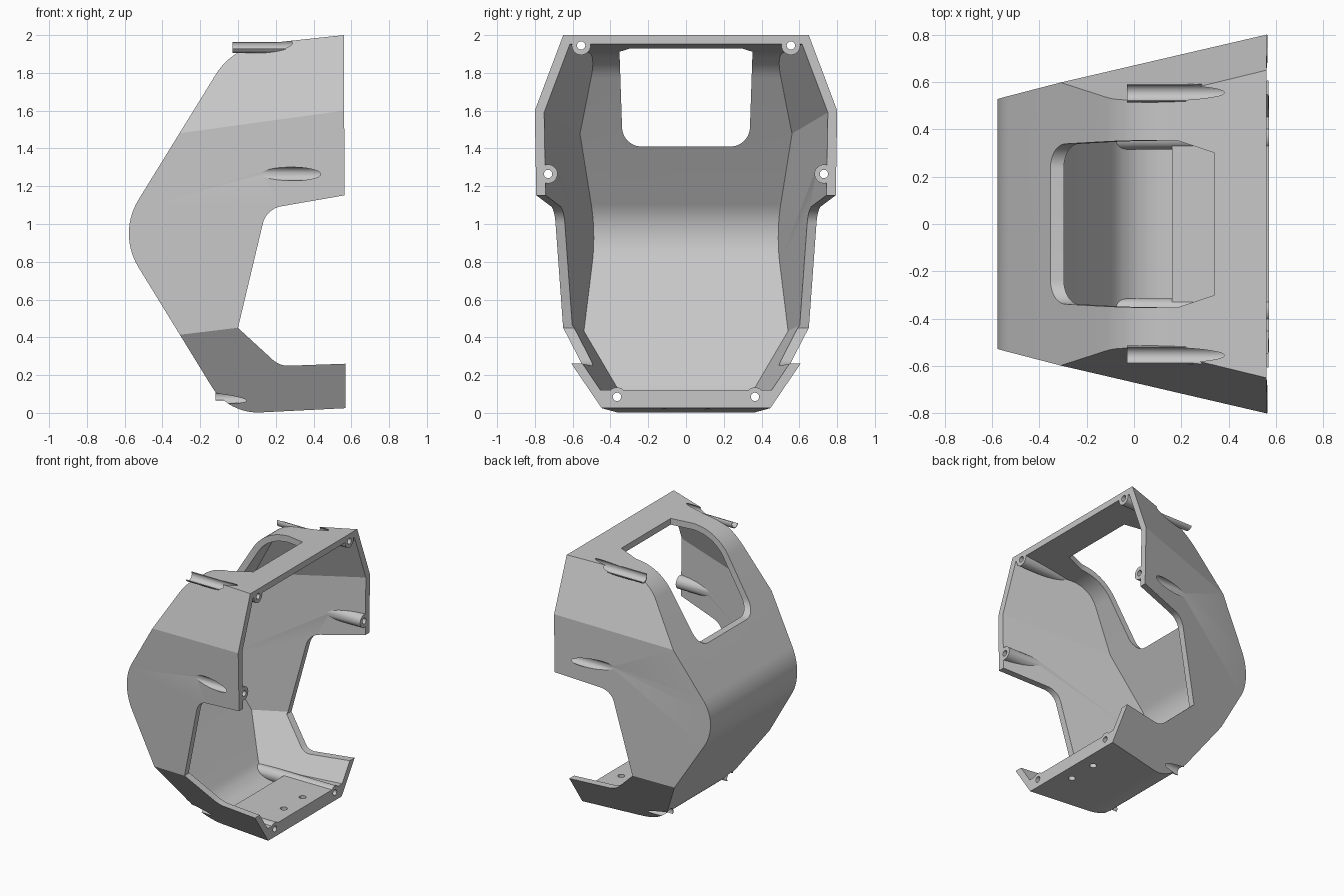
import bpy, bmesh, math
from mathutils import Vector, Matrix

if "Cube" in bpy.data.objects:
    bpy.data.objects.remove(bpy.data.objects["Cube"], do_unlink=True)

WALL = 0.048
grey = bpy.data.materials.new("light grey")
grey.use_nodes = True
COLOUR = (0.57, 0.57, 0.57, 1)
grey.diffuse_color = COLOUR
grey.node_tree.nodes["Principled BSDF"].inputs["Base Color"].default_value = COLOUR


def rounded(corners, steps=14):
    """Outline from (a, b, tangent length) corners; zero length keeps a corner sharp."""
    pts = []
    for i, (a, b, d) in enumerate(corners):
        c = Vector((a, b))
        if not d:
            pts.append(c)
            continue
        u = (Vector(corners[i - 1][:2]) - c).normalized()
        v = (Vector(corners[(i + 1) % len(corners)][:2]) - c).normalized()
        half = u.angle(v) / 2
        centre = c + (u + v).normalized() * d / math.cos(half)
        radius = d * math.tan(half)
        start, end = (c + u * d - centre).normalized(), (c + v * d - centre).normalized()
        pts += [centre + start.slerp(end, k / steps).normalized() * radius for k in range(steps + 1)]
    return pts


def prism(outline, place, low, high):
    """Extrude an outline between two depths; place maps (a, b, depth) to xyz."""
    bm = bmesh.new()
    face = bm.faces.new([bm.verts.new(place(p.x, p.y, low)) for p in outline])
    shift = Vector(place(0, 0, high)) - Vector(place(0, 0, low))
    new = bmesh.ops.extrude_face_region(bm, geom=[face], use_keep_orig=True)["geom"]
    bmesh.ops.translate(bm, vec=shift, verts=[g for g in new if isinstance(g, bmesh.types.BMVert)])
    bmesh.ops.recalc_face_normals(bm, faces=bm.faces[:])
    return bm


def along_y(a, b, depth):
    return (a, depth, b)


def along_x(a, b, depth):
    return (depth, a, b)


def trim(bm, point, normal):
    """Slice away everything in front of a plane and cap the cut."""
    cut = bmesh.ops.bisect_plane(bm, geom=bm.verts[:] + bm.edges[:] + bm.faces[:], dist=1e-5,
                                 plane_co=point, plane_no=normal, clear_outer=True)
    edges = [g for g in cut["geom_cut"] if isinstance(g, bmesh.types.BMEdge)]
    if edges:
        bmesh.ops.edgeloop_fill(bm, edges=edges)
    bmesh.ops.recalc_face_normals(bm, faces=bm.faces[:])


def rod(y, z, radius, x0, x1):
    bm = bmesh.new()
    turn = Matrix.Translation(((x0 + x1) / 2, y, z)) @ Matrix.Rotation(math.pi / 2, 4, "Y")
    bmesh.ops.create_cone(bm, cap_ends=True, segments=32, radius1=radius, radius2=radius,
                          depth=x1 - x0, matrix=turn)
    return bm


def make(name, bm):
    mesh = bpy.data.meshes.new(name)
    bm.to_mesh(mesh)
    bm.free()
    obj = bpy.data.objects.new(name, mesh)
    bpy.context.collection.objects.link(obj)
    mesh.materials.append(grey)
    return obj


def combine(target, tool_bm, operation):
    """Apply a boolean with a temporary tool."""
    tool = tool_bm if isinstance(tool_bm, bpy.types.Object) else make("cutter", tool_bm)
    tool.hide_render = True
    mod = target.modifiers.new("boolean", "BOOLEAN")
    mod.operation, mod.solver, mod.object = operation, "EXACT", tool
    bpy.context.view_layer.objects.active = target
    bpy.ops.object.modifier_apply(modifier=mod.name)
    bpy.data.objects.remove(tool, do_unlink=True)


def hull(t, ends):
    """Tapered body with chamfered sides, inset by t."""
    soft = 0.17 - 0.6 * t
    bm = prism(rounded([(-0.028 + 0.6 * t, 1.937 - 0.94 * t, soft),
                        (-0.637 + 1.175 * t, 0.95, 0.21 - 0.6 * t),
                        (-0.05 + 0.6 * t, 0.94 * t - 0.006, soft)] + ends), along_y, -1, 1)
    # side wall, upper chamfer, lower chamfer: a point and the slopes of y along x and z
    for point, sx, sz in (((0.56, 0.8, 1.6), 0.23, 0.018),
                          ((0.56, 0.8, 1.6), 0.284, -0.375),
                          ((0, 0.65, 0.45), 0.15, 0.68)):
        for side in (1, -1):
            normal = Vector((-sx, side, -sz)).normalized()
            spot = Vector((point[0], side * point[1], point[2]))
            trim(bm, spot - normal * t, normal)
    return bm


# Outer body, and the hollow with a thicker floor step near the rim
shell = make("cover_shell", hull(0, [(0.57, 0.025, 0), (0.56, 2.0, 0)]))
hollow = make("hollow", hull(WALL, [(0.16, 0.052, 0), (0.16, 0.12, 0),
                                    (0.8, 0.12, 0), (0.8, 2.026 - WALL, 0)]))

# Screw positions: y, z, start of the exposed trough, end of the pocket
screws = [(s * y, z, x0, x1) for s in (1, -1)
          for y, z, x0, x1 in ((0.555, 1.945, -0.03, 0.46),
                               (0.73, 1.265, None, 0.5),
                               (0.365, 0.085, -0.12, 0.46))]

# Bosses stay solid inside the hollow
for y, z, x0, x1 in screws:
    combine(hollow, rod(y, z, 0.05, -0.3, 1.0), "DIFFERENCE")
combine(shell, hollow, "DIFFERENCE")

# Thin troughs, screw pockets and through holes
for y, z, x0, x1 in screws:
    if x0 is not None:
        trough = rod(y, z, 0.041, x0, x0 + 0.3)
        trim(trough, (0, y, z), Vector((0, math.copysign(0.5, y), z - 1)).normalized())
        combine(shell, trough, "UNION")
    combine(shell, rod(y, z, 0.036, -0.4, x1), "DIFFERENCE")
    combine(shell, rod(y, z, 0.022, x1 - 0.05, 0.9), "DIFFERENCE")

# Open side cutout
combine(shell, prism(rounded([(0.9, 1.21, 0), (0.15, 1.08, 0.08), (0, 0.45, 0),
                              (0.22, 0.248, 0.05), (0.9, 0.272, 0)]),
                     along_y, -1.2, 1.2), "DIFFERENCE")

# Window through the sloped wall and the roof
window = prism(rounded([(-0.335, 1.41, 0.1), (0.335, 1.41, 0.1), (0.362, 2.2, 0), (-0.362, 2.2, 0)]),
               along_x, -0.9, 0.34)
for side in (1, -1):
    trim(window, (0.16, side * 0.36, 1.9), Vector((0.06, side * 0.18, 0)).normalized())
combine(shell, window, "DIFFERENCE")

# Two floor holes
for side in (1, -1):
    hole = bmesh.new()
    bmesh.ops.create_cone(hole, cap_ends=True, segments=24, radius1=0.025, radius2=0.025,
                          depth=0.4, matrix=Matrix.Translation((0.47, side * 0.115, 0.05)))
    combine(shell, hole, "DIFFERENCE")

# Smooth curves, sharp folds
bpy.ops.object.select_all(action="DESELECT")
shell.select_set(True)
bpy.context.view_layer.objects.active = shell
bpy.ops.object.shade_smooth_by_angle(angle=math.radians(20))
